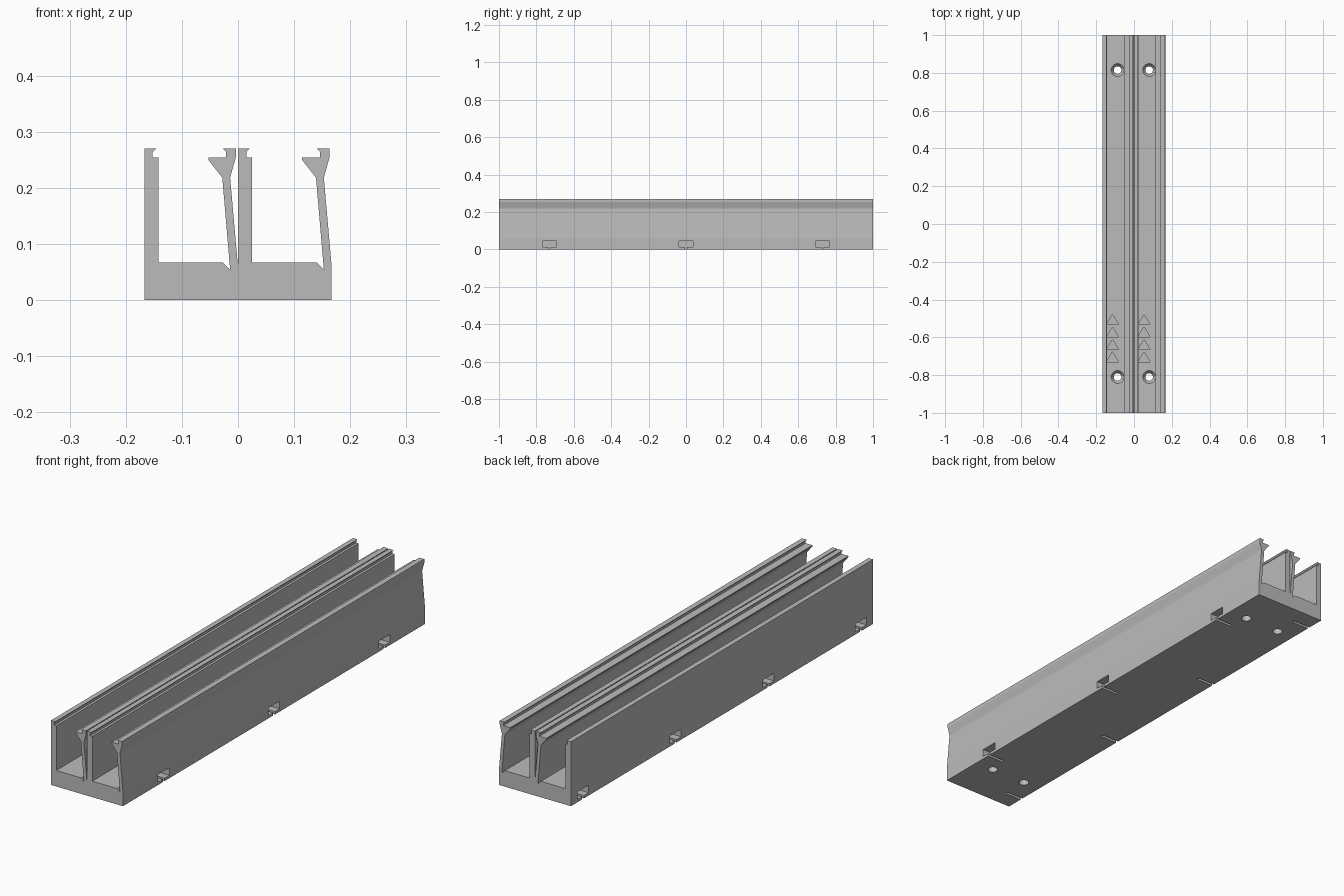
import bpy, bmesh, math
from mathutils import Vector

if "Cube" in bpy.data.objects:
    bpy.data.objects.remove(bpy.data.objects["Cube"])

PITCH = 0.167
FLOOR = 0.067


def loft(bm, rings):
    """Closed solid through rings of equal length."""
    loops = [[bm.verts.new(p) for p in ring] for ring in rings]
    for a, b in zip(loops, loops[1:]):
        for i in range(len(a)):
            j = (i + 1) % len(a)
            bm.faces.new((a[i], a[j], b[j], b[i]))
    bm.faces.new(loops[0][::-1])
    bm.faces.new(loops[-1])


def box(bm, x0, x1, y0, y1, z0, z1):
    loft(bm, [[(x0, y0, z), (x1, y0, z), (x1, y1, z), (x0, y1, z)] for z in (z0, z1)])


def circle(x, y, z, r, n=32):
    return [(x + r * math.cos(i * math.tau / n), y + r * math.sin(i * math.tau / n), z)
            for i in range(n)]


def make_object(name, bm):
    bmesh.ops.recalc_face_normals(bm, faces=bm.faces)
    mesh = bpy.data.meshes.new(name)
    bm.to_mesh(mesh)
    bm.free()
    obj = bpy.data.objects.new(name, mesh)
    bpy.context.scene.collection.objects.link(obj)
    return obj


# One channel: rigid wall, floor, relief notch and flexible hooked arm
channel = [(0, 0.27), (0.021, 0.27), (0.015, 0.264), (0.015, 0.254), (0.025, 0.254),
           (0.025, FLOOR), (0.14, FLOOR), (0.153, 0.054), (0.139, 0.218),
           (0.114, 0.25), (0.114, 0.254), (0.146, 0.254), (0.146, 0.264),
           (0.14, 0.27), (0.163, 0.27), (0.163, 0.254), (0.153, 0.218)]
profile = [(-PITCH, 0)]
for start in (-PITCH, 0):
    profile += [(x + start, z) for x, z in channel] + [(start + PITCH, 0.059)]
profile.append((PITCH, 0))

# Extruded double rail
bm = bmesh.new()
loft(bm, [[(x, y, z) for x, z in profile] for y in (-1, 1)])
rail = make_object("double_channel_rail", bm)

# Screw holes, arrow engravings and side pockets
holes, slits = bmesh.new(), bmesh.new()
for start in (-PITCH, 0):
    for y in (-0.81, 0.815):
        x = start + 0.08
        loft(holes, [circle(x, y, z, r) for z, r in
                     ((-0.02, 0.02), (0.046, 0.02), (FLOOR, 0.034), (0.08, 0.034))])
    x = start + 0.053
    for i in range(4):
        y = -0.73 + i * 0.066
        loft(holes, [[(x - 0.032, y, z), (x + 0.032, y, z), (x, y + 0.053, z)]
                     for z in (FLOOR - 0.01, FLOOR + 0.01)])

for side, places in ((1, (-0.73, 0, 0.73)), (-1, (-0.92, -0.307, 0.307, 0.92))):
    inner, outer = sorted((side * 0.087, side * 0.2))
    for y in places:
        box(holes, inner, outer, y - 0.037, y + 0.037, 0.012, 0.044)
        box(slits, inner, outer, y - 0.006, y + 0.006, -0.02, 0.03)

cutters = [make_object("hole_cutter", holes), make_object("slit_cutter", slits)]
for cutter in cutters:
    cutter.hide_render = True
    mod = rail.modifiers.new(cutter.name, 'BOOLEAN')
    mod.operation = 'DIFFERENCE'
    mod.solver = 'EXACT'
    mod.object = cutter

# Bake the cuts and drop the cutters
bpy.context.view_layer.update()
cut = bpy.data.meshes.new_from_object(
    rail.evaluated_get(bpy.context.evaluated_depsgraph_get()))
rail.modifiers.clear()
rail.data = cut
for cutter in cutters:
    bpy.data.objects.remove(cutter)

# Plain grey plastic
mat = bpy.data.materials.new("grey_plastic")
mat.use_nodes = True
colour = (0.5, 0.5, 0.5, 1)
mat.diffuse_color = colour
mat.node_tree.nodes["Principled BSDF"].inputs["Base Color"].default_value = colour
rail.data.materials.clear()
rail.data.materials.append(mat)
